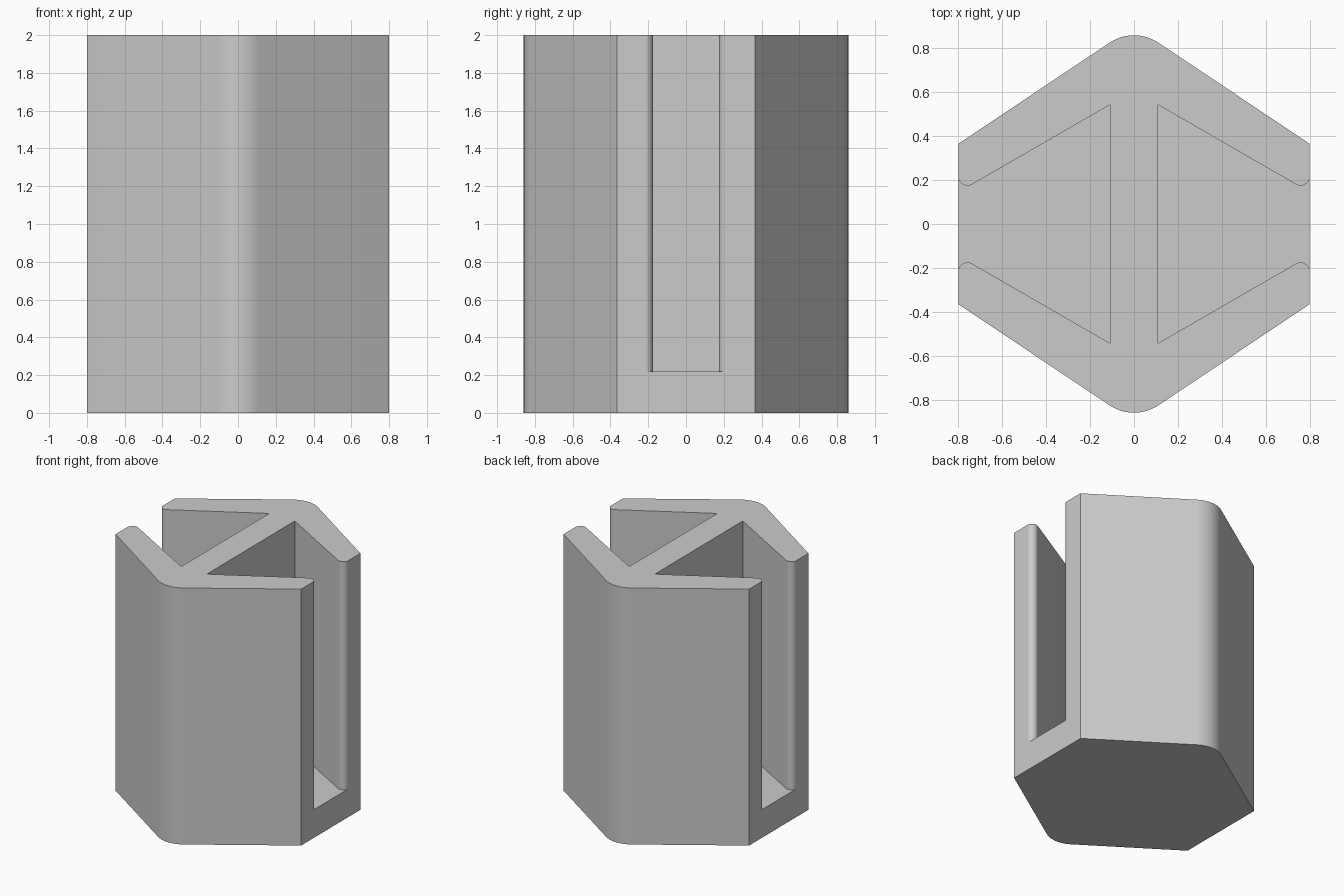
import bpy, bmesh, math

if "Cube" in bpy.data.objects:
    bpy.data.objects.remove(bpy.data.objects["Cube"])

H, FLOOR = 2.0, 0.22

grey = bpy.data.materials.new("light grey")
grey.diffuse_color = (0.6, 0.6, 0.6, 1)
grey.use_nodes = True
grey.node_tree.nodes["Principled BSDF"].inputs["Base Color"].default_value = grey.diffuse_color


def arc(cx, cy, r, a0, a1, n):
    """Points on a circle from angle a0 to a1, in degrees."""
    angles = [math.radians(a0 + (a1 - a0) * i / n) for i in range(n + 1)]
    return [(cx + r * math.cos(a), cy + r * math.sin(a)) for a in angles]


def prism(name, outline, z0, z1):
    """Extrude a closed outline straight up."""
    bm = bmesh.new()
    face = bm.faces.new([bm.verts.new((x, y, z0)) for x, y in outline])
    top = bmesh.ops.extrude_face_region(bm, geom=[face])["geom"]
    bmesh.ops.translate(bm, vec=(0, 0, z1 - z0),
                        verts=[v for v in top if isinstance(v, bmesh.types.BMVert)])
    bmesh.ops.recalc_face_normals(bm, faces=bm.faces[:])
    mesh = bpy.data.meshes.new(name)
    bm.to_mesh(mesh)
    bm.free()
    mesh.materials.append(grey)
    obj = bpy.data.objects.new(name, mesh)
    bpy.context.collection.objects.link(obj)
    return obj


# Hexagonal body with rounded front and back corners
back = [(0.80, 0.365)] + arc(0, 0.659, 0.20, 56.3, 123.7, 16) + [(-0.80, 0.365)]
body = prism("channel_body", back + [(-x, -y) for x, y in back], 0, H)

# Side pockets, open at the top, each with a rounded lip at its mouth
lip = [(0.11, 0.5425)] + arc(0.758, 0.218, 0.043, 240, 347.5, 12) + [(0.95, 0.209)]
pocket = lip + [(x, -y) for x, y in reversed(lip)]
cutters = []
for side, name in ((1, "right_pocket_cutter"), (-1, "left_pocket_cutter")):
    cutter = prism(name, [(side * x, y) for x, y in pocket], FLOOR, H + 0.3)
    cutter.hide_render = True
    cutters.append(cutter)
    cut = body.modifiers.new(name, 'BOOLEAN')
    cut.operation, cut.solver, cut.object = 'DIFFERENCE', 'EXACT', cutter

# Apply the cuts, then smooth the rounded corners only
bpy.context.view_layer.objects.active = body
body.select_set(True)
for mod in list(body.modifiers):
    bpy.ops.object.modifier_apply(modifier=mod.name)
for cutter in cutters:
    bpy.data.objects.remove(cutter)
bpy.ops.object.shade_smooth_by_angle(angle=math.radians(30))
